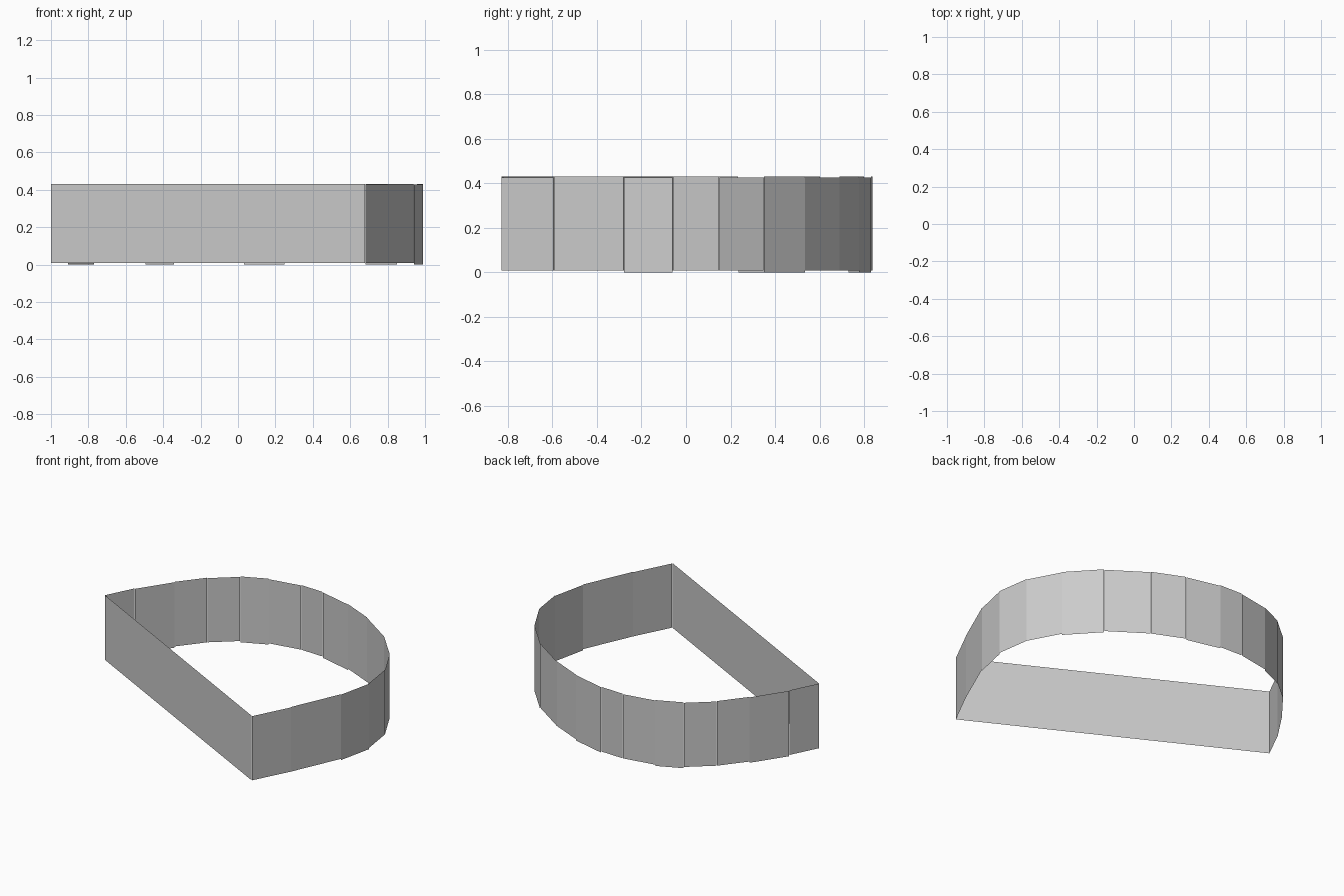
import bpy, bmesh
from mathutils import Vector

if "Cube" in bpy.data.objects:
    bpy.data.objects.remove(bpy.data.objects["Cube"])

BASE, TOP = 0.008, 0.43

# Plan outline of the curved wall, from the left corner round to the front corner
ARC = [(-1.0, 0.055), (-0.91, 0.235), (-0.77, 0.445), (-0.645, 0.603),
       (-0.495, 0.73), (-0.34, 0.80), (-0.13, 0.838), (0.03, 0.832),
       (0.25, 0.778), (0.45, 0.69), (0.68, 0.535), (0.85, 0.35),
       (0.957, 0.15), (0.988, -0.06), (0.94, -0.28), (0.80, -0.595),
       (0.68, -0.83)]


def panel(name, a, b, gap=0.0, z0=BASE, z1=TOP):
    """Thin upright sheet between two plan points, with a seam gap at each end."""
    a, b = Vector((*a, 0)), Vector((*b, 0))
    d = (b - a).normalized() * gap
    a, b = a + d, b - d
    bm = bmesh.new()
    bm.faces.new([bm.verts.new((p.x, p.y, z))
                  for p, z in ((a, z0), (a, z1), (b, z1), (b, z0))])
    # outward side lies away from the centre
    bm.normal_update()
    for f in bm.faces:
        if f.normal.dot(f.calc_center_median()) < 0:
            f.normal_flip()
    me = bpy.data.meshes.new(name)
    bm.to_mesh(me)
    bm.free()
    ob = bpy.data.objects.new(name, me)
    bpy.context.collection.objects.link(ob)


# Curved wall: separate flat panels, alternately set a touch lower
for i, (a, b) in enumerate(zip(ARC, ARC[1:])):
    low = 0.0 if i % 3 == 1 else BASE
    panel(f"curved_wall_panel_{i + 1:02d}", a, b, 0.001, low, TOP - 0.003 * (i % 2))

# Long straight wall closing the curve
panel("straight_wall", ARC[-1], ARC[0])
